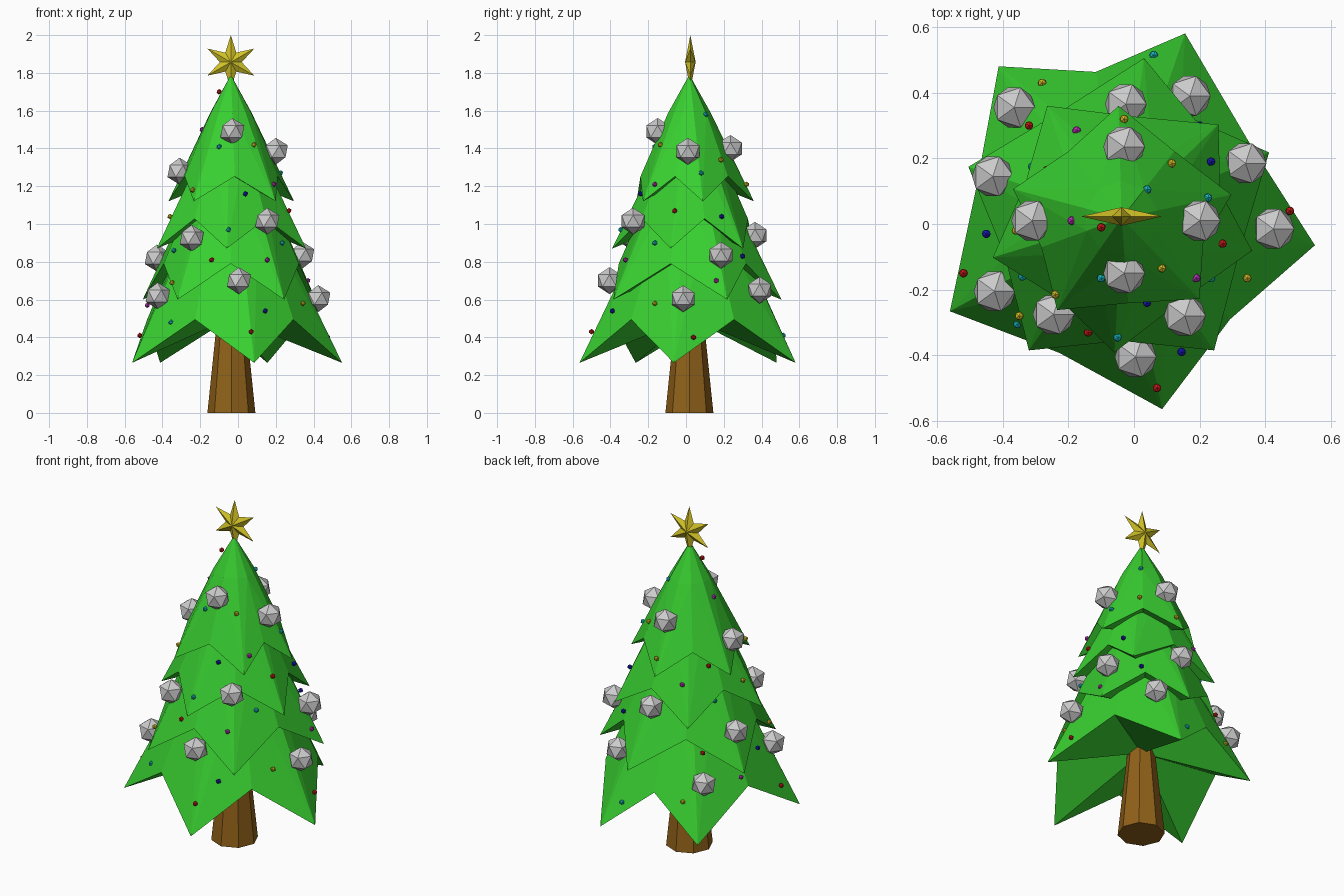
import bpy, bmesh
from math import cos, sin, radians, pi
from mathutils import Matrix, Vector

if "Cube" in bpy.data.objects:
    bpy.data.objects.remove(bpy.data.objects["Cube"])

CX, CY = -0.038, 0.018   # tree axis


def material(name, rgb):
    m = bpy.data.materials.new(name)
    m.diffuse_color = (*rgb, 1)
    m.use_nodes = True
    m.node_tree.nodes["Principled BSDF"].inputs["Base Color"].default_value = m.diffuse_color
    return m


def finish(name, bm, mat=None):
    bmesh.ops.recalc_face_normals(bm, faces=bm.faces)
    me = bpy.data.meshes.new(name)
    bm.to_mesh(me)
    bm.free()
    ob = bpy.data.objects.new(name, me)
    if mat:
        me.materials.append(mat)
    bpy.context.collection.objects.link(ob)
    return ob


def polar(r, deg, z):
    return (CX + r * cos(radians(deg)), CY + r * sin(radians(deg)), z)


def balls(name, points, radius, mat=None):
    bm = bmesh.new()
    for p in points:
        bmesh.ops.create_icosphere(bm, subdivisions=1, radius=radius,
                                   matrix=Matrix.Translation(Vector(p)))
    finish(name, bm, mat)


green = material("needles", (0.04, 0.62, 0.03))
brown = material("bark", (0.28, 0.12, 0.01))
gold = material("gold", (0.65, 0.55, 0.02))

# Trunk: tapered octagon
bm = bmesh.new()
bmesh.ops.create_cone(bm, cap_ends=True, segments=8, radius1=0.127, radius2=0.07,
                      depth=0.55, matrix=Matrix.Translation((CX + 0.003, CY, 0.275)))
finish("trunk", bm, brown)

# Branch tiers: the same five-pointed skirt, scaled and turned
TIPS = [0, 58, 137.5, 211, 281, 360]


def tier(name, s, tip_z, turn):
    bm = bmesh.new()
    rim, ring = [], []
    for a, b in zip(TIPS, TIPS[1:]):
        for r, dz, ang in ((s, 0, a), (s * 0.76, s * 0.385, (a + b) / 2)):
            rim.append(bm.verts.new(polar(r, ang + turn, tip_z + dz)))
            ring.append(bm.verts.new(polar(s * 0.33, ang + turn, tip_z + s * 1.37)))
    apex = bm.verts.new((CX, CY, tip_z + s * 1.96))
    hub = bm.verts.new((CX, CY, tip_z + s * 0.4))
    n = len(rim)
    for i in range(n):
        j = (i + 1) % n
        bm.faces.new((ring[i], ring[j], apex))
        bm.faces.new((rim[j], rim[i], hub))
        # diagonal always runs from the valley side so each tip folds evenly
        if i % 2 == 0:
            bm.faces.new((rim[i], rim[j], ring[j]))
            bm.faces.new((rim[i], ring[j], ring[i]))
        else:
            bm.faces.new((rim[i], rim[j], ring[i]))
            bm.faces.new((rim[j], ring[j], ring[i]))
    finish(name, bm, green)


tier("tier_1_bottom", 0.595, 0.265, 71)
tier("tier_2", 0.492, 0.60, 24)
tier("tier_3", 0.41, 0.87, -14)
tier("tier_4_top", 0.342, 1.12, -46)

# Six-pointed faceted star
bm = bmesh.new()
rim = []
for i in range(12):
    r = 0.143 if i % 2 == 0 else 0.058
    a = pi / 2 + i * pi / 6
    rim.append(bm.verts.new((CX + r * cos(a), CY + 0.005, 1.857 + r * sin(a))))
for dy in (-0.028, 0.028):
    c = bm.verts.new((CX, CY + 0.005 + dy, 1.857))
    for i in range(12):
        bm.faces.new((rim[i], rim[(i + 1) % 12], c))
finish("star", bm, gold)

# Large baubles, left grey
balls("baubles", [
    (-.03, -.15, 1.49), (.2, .01, 1.385), (-.31, .01, 1.28), (-.03, .235, 1.40),
    (.155, -.28, 1.015), (-.245, -.275, .925), (.34, .185, .835), (-.43, .145, .82),
    (-.025, .365, .94), (.005, -.405, .70), (-.425, -.205, .62), (.425, -.015, .605),
    (.17, .39, .65), (-.365, .355, .57)], 0.071)

# Small coloured lights
lights = {
    "red": ((0.6, 0.01, 0.01), [
        (-.1, -.01, 1.70), (.27, -.06, 1.07), (-.14, -.33, .81), (.07, -.5, .43),
        (-.52, -.15, .41), (.475, .04, .40), (-.265, .165, 1.17), (-.32, .3, .72)]),
    "blue": ((0.01, 0.01, 0.5), [
        (.04, -.24, 1.16), (.145, -.39, .54), (.235, .19, 1.04), (.2, .3, .83),
        (-.155, .16, 1.36), (-.45, -.03, .66)]),
    "cyan": ((0.01, 0.5, 0.55), [
        (-.1, -.165, 1.41), (.225, .08, 1.27), (-.05, -.345, .97), (.235, -.165, .90),
        (-.34, -.16, .86), (-.355, -.305, .48), (.04, .105, 1.58), (.06, .515, .41),
        (-.31, .175, .98)]),
    "yellow": ((0.65, 0.5, 0.02), [
        (.085, -.135, 1.42), (-.24, -.215, 1.18), (.345, -.165, .58), (-.35, -.28, .69),
        (-.36, -.02, 1.04), (.115, .185, 1.34), (-.03, .32, 1.21), (-.28, .43, .47)]),
    "magenta": ((0.5, 0.03, 0.5), [
        (-.19, .01, 1.50), (.19, -.165, 1.21), (.155, -.32, .81), (.37, .16, .70),
        (-.175, .285, 1.08), (-.48, .17, .57)]),
}
for colour, (rgb, points) in lights.items():
    balls("lights_" + colour, points, 0.0145, material(colour + "_light", rgb))
